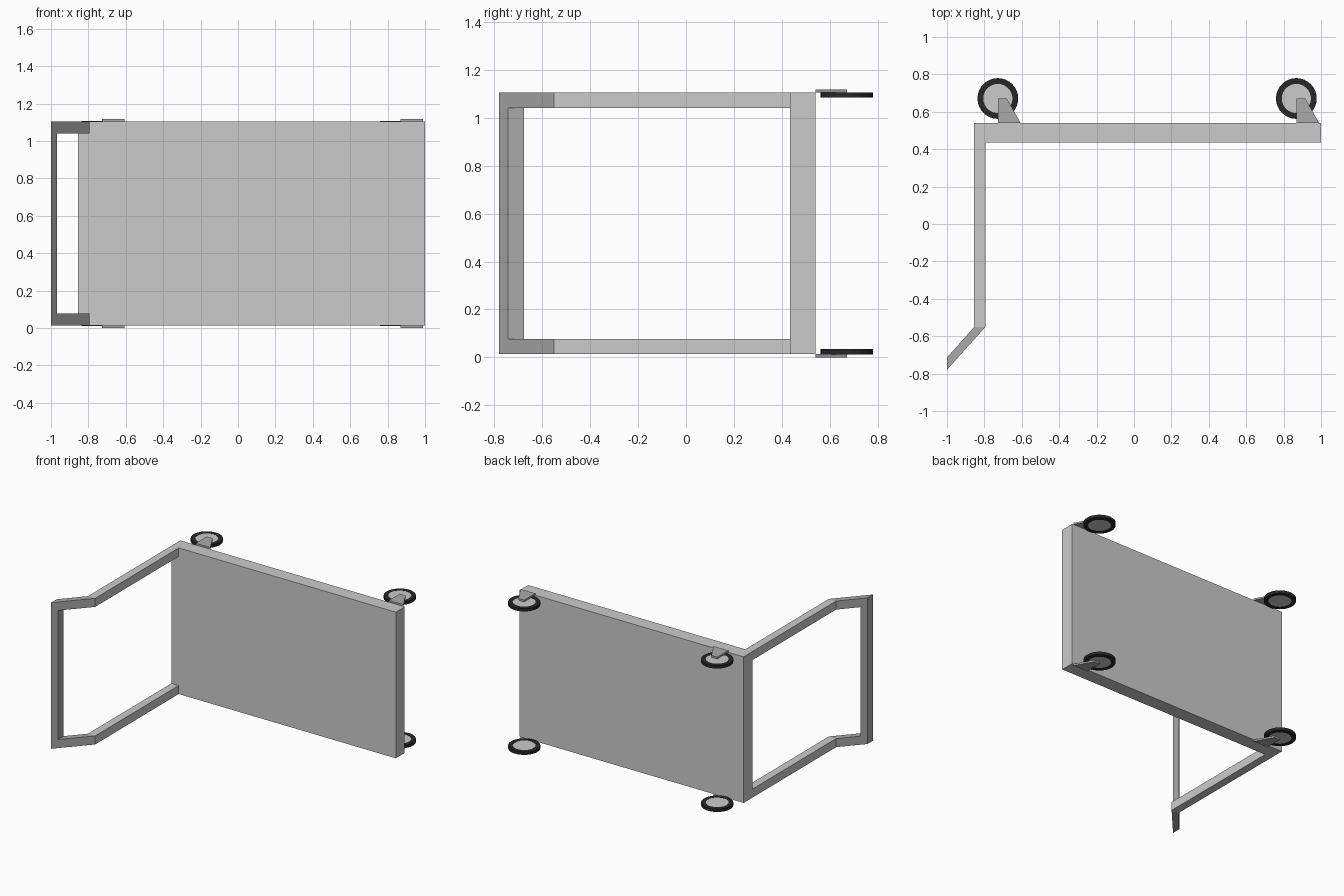
import bpy, bmesh
from math import cos, sin, tau

if "Cube" in bpy.data.objects:
    bpy.data.objects.remove(bpy.data.objects["Cube"])

HEIGHT = 1.118


def material(name, value):
    m = bpy.data.materials.new(name)
    m.diffuse_color = (value, value, value, 1)
    m.use_nodes = True
    m.node_tree.nodes["Principled BSDF"].inputs["Base Color"].default_value = m.diffuse_color
    return m


dark = material("dark_grey", 0.4)
black = material("black", 0.02)


def finish(name, bm, mat=None):
    bmesh.ops.recalc_face_normals(bm, faces=bm.faces)
    mesh = bpy.data.meshes.new(name)
    bm.to_mesh(mesh)
    bm.free()
    ob = bpy.data.objects.new(name, mesh)
    bpy.context.collection.objects.link(ob)
    if mat:
        mesh.materials.append(mat)
    return ob


def prism(name, outline, z0, z1, mat=None):
    """Extrude an xy outline from z0 to z1."""
    bm = bmesh.new()
    face = bm.faces.new([bm.verts.new((x, y, z0)) for x, y in outline])
    ext = bmesh.ops.extrude_face_region(bm, geom=[face])["geom"]
    bmesh.ops.translate(bm, vec=(0, 0, z1 - z0),
                        verts=[v for v in ext if isinstance(v, bmesh.types.BMVert)])
    return finish(name, bm, mat)


def ring(name, cx, cy, r_in, r_out, z0, z1, mat, n=32):
    """Flat-sided tyre with an open centre."""
    bm = bmesh.new()
    section = [(r_in, z0), (r_out, z0), (r_out, z1), (r_in, z1)]
    loops = [[bm.verts.new((cx + r * cos(tau * i / n), cy + r * sin(tau * i / n), z))
              for r, z in section] for i in range(n)]
    for i in range(n):
        a, b = loops[i], loops[(i + 1) % n]
        for j in range(4):
            k = (j + 1) % 4
            bm.faces.new((a[j], b[j], b[k], a[k]))
    return finish(name, bm, mat)


def rect(x0, x1, y0, y1):
    return [(x0, y0), (x1, y0), (x1, y1), (x0, y1)]


def smooth(ob):
    bpy.ops.object.select_all(action='DESELECT')
    bpy.context.view_layer.objects.active = ob
    ob.select_set(True)
    bpy.ops.object.shade_smooth_by_angle()


# Load platform
prism("platform", rect(-0.855, 1.0, 0.435, 0.54), 0.013, HEIGHT - 0.013)

# Handle grip joining the two bent arms
grip = [(-1, -0.78), (-0.967, -0.743), (-0.967, -0.677), (-1, -0.714)]
prism("handle_grip", grip, 0.077, HEIGHT - 0.077, dark)

for side in ("lower", "upper"):
    def span(a, b):
        return (a, b) if side == "lower" else (HEIGHT - b, HEIGHT - a)

    # Straight handle post and its bent dark arm
    prism(f"{side}_handle_post", rect(-0.855, -0.795, -0.551, 0.435), *span(0.013, 0.077))
    arm = [(-0.855, -0.551), (-1, -0.714), (-1, -0.78), (-0.795, -0.551)]
    prism(f"{side}_handle_arm", arm, *span(0.013, 0.077), dark)

    for end, x in (("rear", -0.728), ("front", 0.868)):
        # Caster bracket outside the wheel
        bracket = [(x, 0.54), (x + 0.122, 0.54), (x + 0.048, 0.671), (x, 0.671)]
        prism(f"{side}_{end}_bracket", bracket, *span(0, 0.013), dark)
        # Black tyre around a grey hub
        smooth(ring(f"{side}_{end}_tyre", x, 0.671, 0.078, 0.109, *span(0.012, 0.034), black))
        disc = [(x + 0.078 * cos(tau * i / 32), 0.671 + 0.078 * sin(tau * i / 32))
                for i in range(32)]
        smooth(prism(f"{side}_{end}_hub", disc, *span(0.013, 0.033)))
